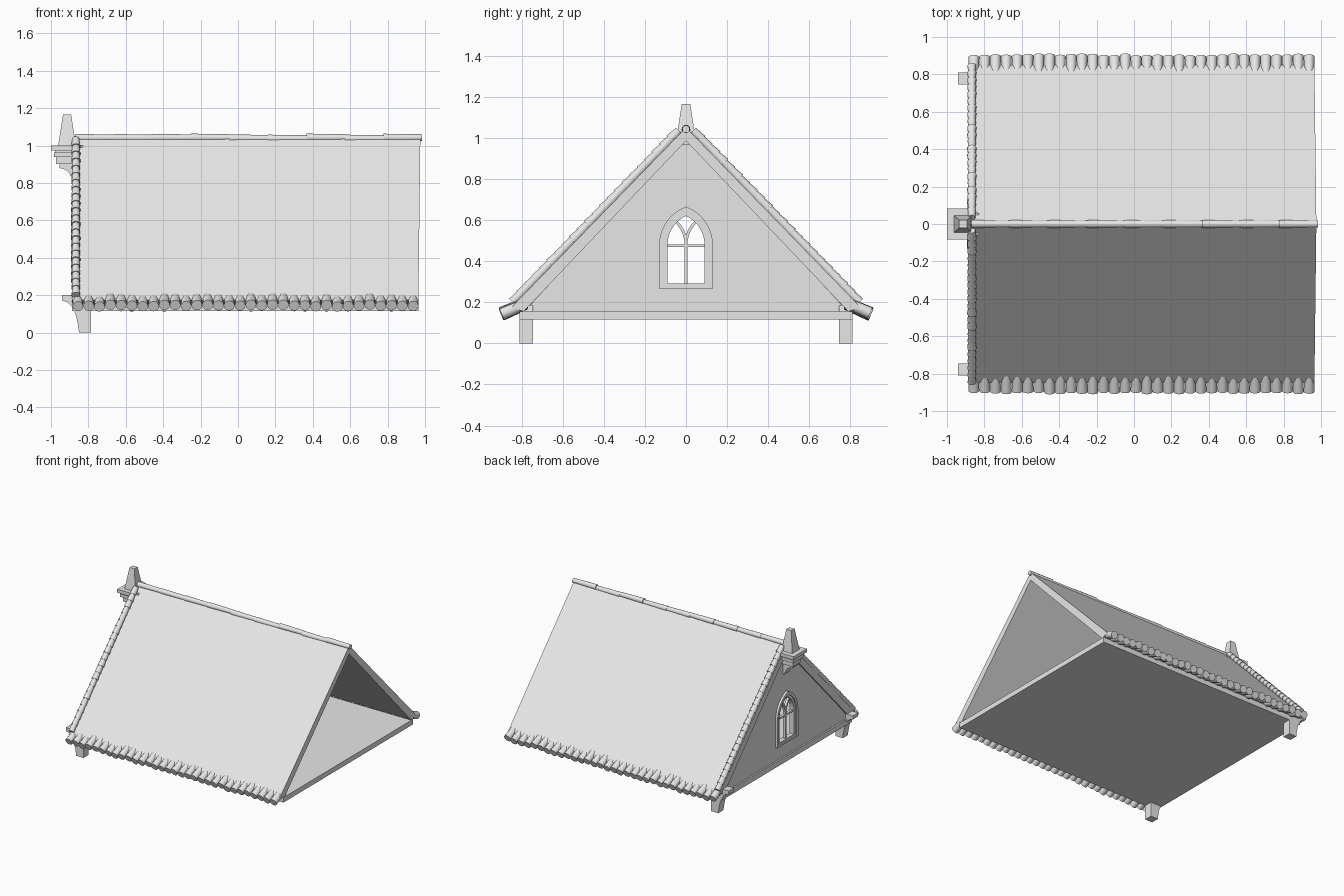
import bpy, bmesh, math, random
from mathutils import Vector, Matrix

random.seed(4)
cube = bpy.data.objects.get("Cube")
if cube:
    bpy.data.objects.remove(cube)

stone = bpy.data.materials.new("light_grey")
stone.use_nodes = True
stone.diffuse_color = (0.8, 0.8, 0.8, 1)
stone.node_tree.nodes["Principled BSDF"].inputs["Base Color"].default_value = (0.8, 0.8, 0.8, 1)

# Local x, y, z of a profile become world y, z, x ("X") or x, z, -y ("Y")
AXES = {"X": Matrix(((0, 0, 1), (1, 0, 0), (0, 1, 0))).to_4x4(),
        "Y": Matrix.Rotation(math.pi / 2, 4, "X")}


def add_mesh(name, mesh):
    ob = bpy.data.objects.new(name, mesh)
    bpy.context.collection.objects.link(ob)
    mesh.materials.clear()
    mesh.materials.append(stone)
    return ob


def prism(name, loops, a, b, axis="X"):
    """Extrude flat outlines (later ones are holes) from a to b."""
    curve = bpy.data.curves.new(name, "CURVE")
    curve.dimensions, curve.fill_mode = "2D", "BOTH"
    curve.extrude = abs(b - a) / 2
    for loop in loops:
        spline = curve.splines.new("POLY")
        spline.points.add(len(loop) - 1)
        for p, (u, v) in zip(spline.points, loop):
            p.co = (u, v, 0, 1)
        spline.use_cyclic_u = True
    tmp = bpy.data.objects.new("tmp", curve)
    bpy.context.collection.objects.link(tmp)
    dg = bpy.context.evaluated_depsgraph_get()
    mesh = bpy.data.meshes.new_from_object(tmp.evaluated_get(dg))
    bpy.data.objects.remove(tmp)
    mid = (a + b) / 2
    shift = (mid, 0, 0) if axis == "X" else (0, mid, 0)
    mesh.transform(Matrix.Translation(shift) @ AXES[axis])
    bm = bmesh.new()
    bm.from_mesh(mesh)
    bmesh.ops.remove_doubles(bm, verts=bm.verts, dist=1e-5)
    bmesh.ops.recalc_face_normals(bm, faces=bm.faces)
    for f in bm.faces:
        f.smooth = False
    bm.to_mesh(mesh)
    bm.free()
    return add_mesh(name, mesh)


def box(name, x, y, z):
    return prism(name, [[(y[0], z[0]), (y[1], z[0]), (y[1], z[1]), (y[0], z[1])]], *x)


def rolls(name, pieces, sides=12):
    """Join tapered round tiles given as (start, end, radius, radius)."""
    bm = bmesh.new()
    for p, q, r1, r2 in pieces:
        p, q = Vector(p), Vector(q)
        turn = (q - p).to_track_quat("Z", "Y").to_matrix().to_4x4()
        bmesh.ops.create_cone(bm, cap_ends=True, segments=sides, radius1=r1, radius2=r2,
                              depth=(q - p).length,
                              matrix=Matrix.Translation((p + q) / 2) @ turn)
    mesh = bpy.data.meshes.new(name)
    bm.to_mesh(mesh)
    bm.free()
    ob = add_mesh(name, mesh)
    bpy.ops.object.select_all(action="DESELECT")
    ob.select_set(True)
    bpy.context.view_layer.objects.active = ob
    bpy.ops.object.shade_smooth_by_angle(angle=math.radians(40))
    return ob


def mirrored(half):
    return half + [(-u, v) for u, v in reversed(half) if u > 0]


def arch(w, bottom, spring, rise, n=8):
    """Pointed arch outline of half width w."""
    c = (rise ** 2 - w ** 2) / (2 * w)
    top = math.atan2(rise, c)
    side = [(w, bottom)]
    side += [((w + c) * math.cos(top * i / n) - c, spring + (w + c) * math.sin(top * i / n))
             for i in range(n)]
    return mirrored(side + [(0, spring + rise)])


# Roof sheets, slightly longer at the ridge than at the eaves
roof_shape = [(0, 1.05), (0.85, 0.175), (0.79, 0.155), (0, 0.985)]
roof_loop = roof_shape + [(-u, v) for u, v in reversed(roof_shape) if u > 0]
roof = prism("roof", [roof_loop], -0.86, 0.975)
for v in roof.data.vertices:
    if v.co.x > 0:
        v.co.x -= 0.012 * (1.05 - v.co.z)

# Floor, gable wall with window opening, and gable trim
box("floor", (-0.87, 0.965), (-0.81, 0.81), (0.115, 0.155))
prism("gable_wall", [mirrored([(0.81, 0.13), (0, 1.0)]), arch(0.1, 0.28, 0.48, 0.15)],
      -0.875, -0.85)
prism("gable_rake", [roof_loop], -0.887, -0.85)
box("gable_sill_beam", (-0.887, -0.85), (-0.81, 0.81), (0.115, 0.158))

# Window frame and tracery
outer, middle, inner = (arch(0.13, 0.265, 0.48, 0.185), arch(0.11, 0.278, 0.48, 0.16),
                        arch(0.09, 0.29, 0.48, 0.14))
prism("window_hood", [outer, middle], -0.892, -0.838)
prism("window_frame", [middle, inner], -0.882, -0.845)
bars = (-0.875, -0.855)
box("window_mullion", bars, (-0.008, 0.008), (0.285, 0.49))
box("window_transom", bars, (-0.092, 0.092), (0.468, 0.481))
for s, side in ((1, "left"), (-1, "right")):
    edge = []
    for r, order in ((0.147, 1), (0.161, -1)):
        arc = [(s * (0.154 - r * math.cos(t * 0.14)), 0.48 + r * math.sin(t * 0.14))
               for t in range(7)]
        edge += arc[::order]
    prism("window_tracery_" + side, [edge], *bars)

# Eave tiles: a row of round tiles poking out from under each roof edge
count = 32
for s, side in ((-1, "front"), (1, "back")):
    tiles = []
    for i in range(count):
        x = -0.885 + 1.85 * (i + 0.5) / count
        dz, dy = random.uniform(-0.004, 0.007), random.uniform(-0.006, 0.004)
        tiles.append(((x, s * 0.78, 0.192 + dz), (x, s * (0.897 + dy), 0.142 + dz),
                      0.026, 0.029))
    rolls(side + "_eave_tiles", tiles)

# Verge tiles climbing both sloping gable edges, each overlapping the next
steps = 22
for s, side in ((-1, "front"), (1, "back")):
    low, high = Vector((-0.867, s * 0.845, 0.2)), Vector((-0.867, s * 0.04, 1.03))
    tiles = []
    for i in range(steps):
        p, q = low.lerp(high, i / steps), low.lerp(high, (i + 1.15) / steps)
        tiles.append((p, q, 0.024 + random.uniform(-0.001, 0.002), 0.019))
    rolls(side + "_verge_tiles", tiles, 10)

# Ridge tiles
ridge = []
for i in range(9):
    x = -0.87 + i * 0.206
    z = 1.04 + random.uniform(-0.003, 0.003)
    ridge.append(((x, 0, z), (x + 0.207, 0, z), 0.021, 0.018))
rolls("ridge_tiles", ridge)

# Corner feet with curved brackets
foot = [(-0.94, 0.2), (-0.87, 0.2), (-0.785, 0.13), (-0.785, 0), (-0.85, 0), (-0.855, 0.04),
        (-0.866, 0.09), (-0.885, 0.135), (-0.91, 0.162), (-0.94, 0.172)]
for s, side in ((-1, "front"), (1, "back")):
    prism(side + "_foot", [foot], s * 0.745, s * 0.81, "Y")

# Finial: stepped mouldings, curved bracket and tapered spire
for name, x0, x1, hy, z0, z1 in (("finial_cap", -1.0, -0.87, 0.083, 0.973, 1.0),
                                 ("finial_back_cap", -0.88, -0.83, 0.06, 0.965, 1.0),
                                 ("finial_neck", -0.975, -0.85, 0.058, 0.96, 0.975),
                                 ("finial_upper_step", -0.985, -0.85, 0.068, 0.938, 0.962),
                                 ("finial_lower_step", -0.972, -0.85, 0.052, 0.9, 0.94)):
    box(name, (x0, x1), (-hy, hy), (z0, z1))
corbel = [(-0.955, 0.902), (-0.955, 0.88), (-0.925, 0.872), (-0.903, 0.855), (-0.89, 0.825),
          (-0.87, 0.8), (-0.86, 0.902)]
prism("finial_corbel", [corbel], -0.035, 0.035, "Y")
spire = box("finial_spire", (-0.962, -0.866), (-0.046, 0.046), (0.998, 1.165))
for v in spire.data.vertices:
    if v.co.z > 1.1:
        v.co.x = -0.914 + (v.co.x + 0.914) * 0.45
        v.co.y *= 0.45
